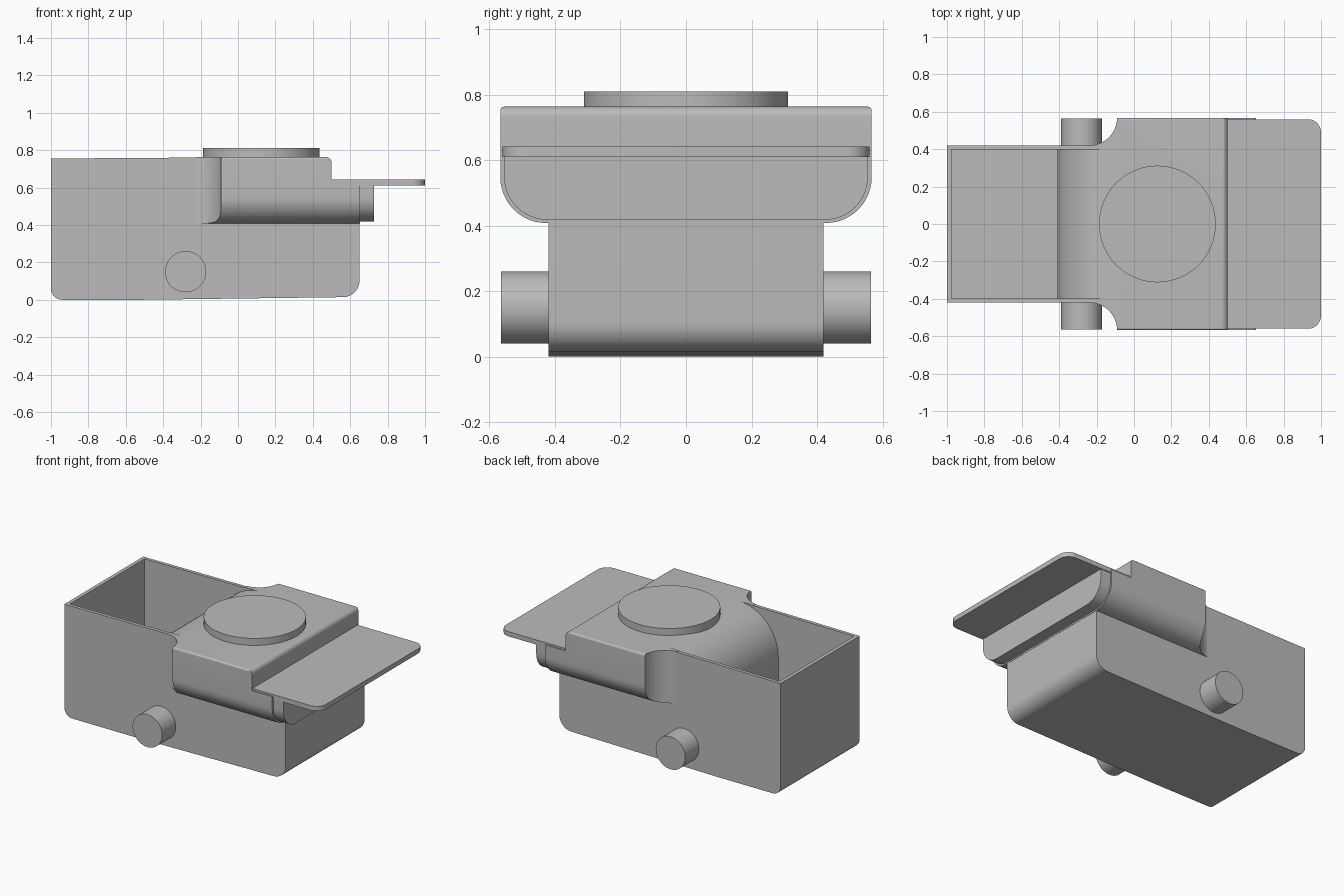
import bpy
import bmesh
import math
from mathutils import Vector

if "Cube" in bpy.data.objects:
    bpy.data.objects.remove(bpy.data.objects["Cube"], do_unlink=True)

grey = bpy.data.materials.new("plain grey")
grey.use_nodes = True
grey.diffuse_color = (0.5, 0.5, 0.5, 1)
grey.node_tree.nodes["Principled BSDF"].inputs["Base Color"].default_value = (0.5, 0.5, 0.5, 1)


def fillet(points, steps=12):
    """Round polygon corners given as (a, b, radius)."""
    out = []
    for i, (a, b, r) in enumerate(points):
        p = Vector((a, b))
        if r == 0:
            out.append(p)
            continue
        u = (Vector(points[i - 1][:2]) - p).normalized()
        v = (Vector(points[(i + 1) % len(points)][:2]) - p).normalized()
        half = u.angle(v) / 2
        d = r / math.tan(half)
        c = p + (u + v).normalized() * r / math.sin(half)
        s, e = (p + u * d - c).normalized(), (p + v * d - c).normalized()
        out += [c + s.slerp(e, k / steps) * r for k in range(steps + 1)]
    return out


def extrude(name, points, axis, lo, hi):
    """Extrude a filleted profile along the named axis."""
    place = {"x": lambda p, t: (t, p.x, p.y),
             "y": lambda p, t: (p.x, t, p.y),
             "z": lambda p, t: (p.x, p.y, t)}[axis]
    bm = bmesh.new()
    face = bm.faces.new([bm.verts.new(place(p, lo)) for p in fillet(points)])
    new = bmesh.ops.extrude_face_region(bm, geom=[face])["geom"]
    shift = Vector(place(Vector((0, 0)), hi - lo))
    bmesh.ops.translate(bm, vec=shift, verts=[g for g in new if isinstance(g, bmesh.types.BMVert)])
    bmesh.ops.recalc_face_normals(bm, faces=bm.faces)
    mesh = bpy.data.meshes.new(name)
    bm.to_mesh(mesh)
    bm.free()
    obj = bpy.data.objects.new(name, mesh)
    bpy.context.collection.objects.link(obj)
    mesh.materials.append(grey)
    return obj


def cylinder(name, radius, depth, location, rotation=(0, 0, 0)):
    bpy.ops.mesh.primitive_cylinder_add(vertices=64, radius=radius, depth=depth,
                                        location=location, rotation=rotation)
    obj = bpy.context.object
    obj.name = name
    obj.data.materials.append(grey)
    return obj


def combine(target, other, operation):
    """Apply a boolean and remove the helper."""
    mod = target.modifiers.new("combine", "BOOLEAN")
    mod.object, mod.operation, mod.solver = other, operation, "EXACT"
    bpy.context.view_layer.objects.active = target
    bpy.ops.object.modifier_apply(modifier=mod.name)
    bpy.data.objects.remove(other, do_unlink=True)


# Lower body: tall hopper end and low base under the head
body = extrude("body", [(-1, 0, .06), (-.5, 0, 0), (.65, .015, .09), (.65, .5, 0),
                        (-.1, .5, 0), (-.1, .761, 0), (-1, .755, 0)], "y", -.42, .42)

# Wide head: rounded cross-section limited by a stepped side profile
head = extrude("head", [(-.567, .763, .012), (-.567, .408, .14),
                        (.567, .408, .14), (.567, .763, .012)], "x", -.225, .652)
step = extrude("step_profile", [(-.3, .3, 0), (.7, .3, 0), (.7, .63, 0), (.5, .63, 0),
                                (.5, .763, .03), (-.3, .763, 0)], "y", -.7, .7)
combine(head, step, "INTERSECT")

# Concave corners where the head widens from the body
for side in (-1, 1):
    scoop = cylinder("scoop", .15, 1.2, (-.24, side * .57, .6))
    combine(head, scoop, "DIFFERENCE")
combine(body, head, "UNION")

# Open hopper with a curved inner wall
cavity = extrude("cavity", [(-.975, .035, 0), (-.41, .035, 0), (-.41, .764, .3),
                            (-.1, .764, 0), (-.1, 1, 0), (-.975, 1, 0)], "y", -.397, .397)
combine(body, cavity, "DIFFERENCE")

# Front lip and overhanging plate
extrude("lip", [(-.555, .62, 0), (-.555, .418, .13),
                (.555, .418, .13), (.555, .62, 0)], "x", .6, .728)
extrude("plate", [(.49, -.56, 0), (1, -.56, .07), (1, .56, .07), (.49, .56, 0)], "z", .61, .642)

# Round cap and side pins
cylinder("round_cap", .312, .11, (.125, 0, .755))
for side, label in ((1, "back"), (-1, "front")):
    cylinder(label + "_pin", .11, .2, (-.28, side * .465, .15), (math.pi / 2, 0, 0))

# Smooth rounded surfaces, crisp edges
bpy.ops.object.select_all(action="DESELECT")
for obj in bpy.context.collection.objects:
    if obj.type == "MESH":
        obj.select_set(True)
        bpy.context.view_layer.objects.active = obj
bpy.ops.object.shade_smooth_by_angle(angle=math.radians(30))
